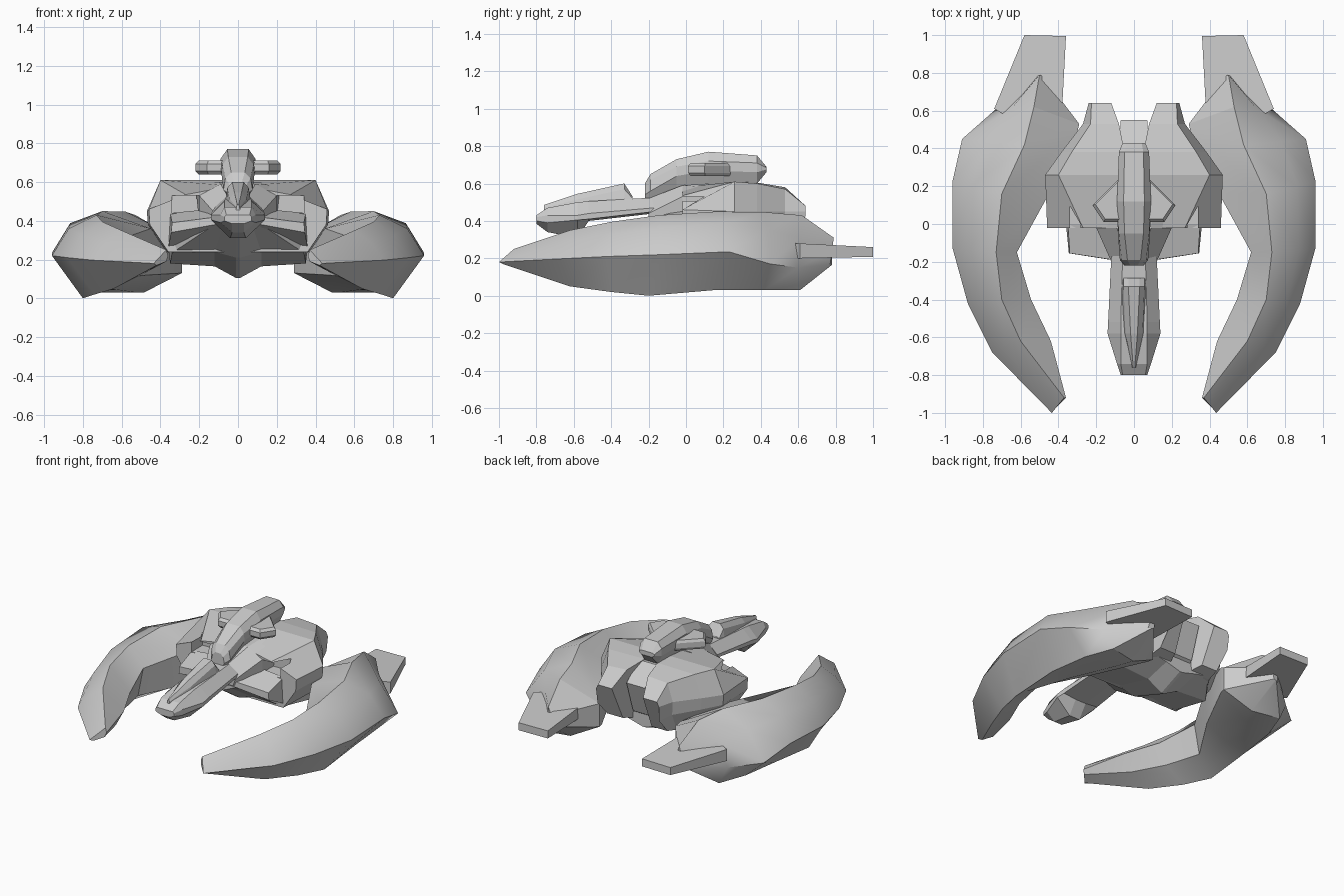
import bpy, bmesh, math

def make(name, rings, mirror=False, smooth=0):
    """Skin a list of equal-length 3D rings, cap both ends, optionally mirror in x."""
    bm = bmesh.new()
    vs = [[bm.verts.new(p) for p in r] for r in rings]
    n = len(rings[0])
    for a, b in zip(vs, vs[1:]):
        for i in range(n):
            j = (i + 1) % n
            bm.faces.new((a[i], a[j], b[j], b[i]))
    bm.faces.new(vs[0])
    bm.faces.new(vs[-1])
    bmesh.ops.recalc_face_normals(bm, faces=bm.faces)
    me = bpy.data.meshes.new(name)
    bm.to_mesh(me)
    bm.free()
    ob = bpy.data.objects.new(name, me)
    bpy.context.collection.objects.link(ob)
    if smooth:
        bpy.ops.object.select_all(action='DESELECT')
        ob.select_set(True)
        bpy.context.view_layer.objects.active = ob
        bpy.ops.object.shade_smooth_by_angle(angle=math.radians(smooth))
    if mirror:
        m = ob.modifiers.new("Mirror", 'MIRROR')
        m.use_mirror_merge = False
    return ob

def sec(y, pts, tuck=0):
    """Cross-section at y; points below z=.36 are pulled forward by tuck."""
    return [(x, y - tuck * max(0, .36 - z), z) for x, z in pts]

def sym(y, half, tuck=0):
    """Full section from a half outline (x>0, listed top to bottom)."""
    return sec(y, half + [(-x, z) for x, z in reversed(half)], tuck)

def slab(plan, z0, z1, inset):
    """Prism rings from a plan outline with chamfered rims."""
    cx = sum(p[0] for p in plan) / len(plan)
    cy = sum(p[1] for p in plan) / len(plan)
    small = [(cx + (x - cx) * (1 - inset), cy + (y - cy) * (1 - inset)) for x, y in plan]
    d = (z1 - z0) * .25
    levels = ((z0, small), (z0 + d, plan), (z1 - d, plan), (z1, small))
    return [[(x, y, z) for x, y in p] for z, p in levels]

def wing_ring(bulge, belly, o, r, i, c, b):
    """Outer edge, bulged shoulder, ridge, inner edge, inner bottom, belly, keel."""
    mid = lambda p, q: [(s + t) / 2 for s, t in zip(p, q)]
    s, d = mid(o, r), mid(c, b)
    return [o, (s[0] + bulge * .8, s[1], s[2] + bulge), r, i, c, (d[0], d[1], d[2] - belly), b]

# Crescent side wings
make("crescent_wing", [wing_ring(*s) for s in (
    (0, 0, (.435, -1, .18), (.37, -.92, .25), (.36, -.92, .22), (.37, -.93, .19), (.42, -.98, .17)),
    (.015, 0, (.75, -.68, .197), (.60, -.62, .35), (.44, -.62, .23), (.50, -.62, .12), (.64, -.62, .05)),
    (.025, 0, (.88, -.42, .21), (.70, -.40, .395), (.545, -.40, .25), (.60, -.40, .11), (.74, -.40, .02)),
    (.035, 0, (.96, -.13, .22), (.73, -.15, .43), (.62, -.15, .30), (.66, -.15, .10), (.80, -.20, .0)),
    (.045, .03, (.96, .23, .235), (.70, .16, .45), (.45, .16, .36), (.47, .15, .12), (.79, .15, .03)),
    (.045, .05, (.91, .45, .17), (.58, .42, .447), (.30, .49, .31), (.30, .49, .13), (.75, .42, .03)),
    (.02, .05, (.74, .60, .15), (.53, .62, .43), (.29, .53, .29), (.29, .53, .13), (.68, .61, .03)),
    (0, 0, (.53, .77, .166), (.50, .79, .31), (.48, .78, .25), (.49, .78, .17), (.51, .78, .165)))],
    mirror=True, smooth=32)

# Flat tail fins behind the wings, thinning to the rear
fin = [(.36, .995), (.58, 1.0), (.74, .61), (.55, .50), (.38, .62)]
make("tail_fin", [[(x, y, z + s * (y - .6)) for x, y in fin]
                  for z, s in ((.20, .02), (.28, -.05))], mirror=True)

# Main hull: two rear-lobed halves
hull = make("hull_half", [
    sec(-.02, [(.03, .58), (.27, .535), (.46, .46), (.455, .38), (.36, .24), (.03, .24)]),
    sec(.26, [(.03, .61), (.40, .61), (.47, .45), (.465, .38), (.37, .24), (.03, .21)]),
    sec(.38, [(.05, .605), (.33, .60), (.385, .45), (.38, .37), (.31, .22), (.05, .20)], .3),
    sec(.53, [(.08, .58), (.23, .57), (.27, .45), (.265, .36), (.24, .22), (.08, .22)], .6),
    sec(.64, [(.12, .48), (.225, .48), (.24, .45), (.235, .35), (.23, .24), (.11, .24)], .9),
], mirror=True)

# Square recesses in the hull front
cutter = make("recess_cutter", [
    [(x, y, z) for x, z in ((.20, .44), (.34, .44), (.34, .53), (.20, .53))] for y in (-.1, .1)],
    mirror=True)
cutter.hide_render = True
cutter.display_type = 'WIRE'
cut = hull.modifiers.new("Recess", 'BOOLEAN')
cut.operation = 'DIFFERENCE'
cut.object = cutter
cut.solver = 'EXACT'

# Hull centre between the lobes, and the raked keel below
make("hull_core", [
    sym(-.02, [(.08, .58), (.08, .24)]),
    sym(.40, [(.08, .60), (.08, .20)], .3),
    sym(.55, [(.07, .50), (.07, .28)], .9)])
make("keel", [
    sym(-.18, [(.11, .42), (.13, .40), (.12, .38), (.08, .36), (.01, .33)]),
    sym(.0, [(.12, .40), (.35, .26), (.34, .235), (.12, .24), (.01, .21)]),
    sym(.28, [(.12, .28), (.36, .26), (.35, .18), (.12, .165), (.01, .105)]),
    sym(.46, [(.12, .28), (.24, .28), (.22, .23), (.12, .21), (.01, .18)])])

# Front cheek plates and sloped collar joining the nose
make("front_cheek", [
    sec(-.19, [(.04, .43), (.11, .42), (.12, .38), (.04, .38)]),
    sec(-.155, [(.04, .44), (.34, .39), (.345, .34), (.04, .37)]),
    sec(.0, [(.04, .47), (.35, .44), (.36, .26), (.04, .30)])], mirror=True)
make("collar", [
    sym(-.20, [(.05, .52), (.12, .44), (.10, .39)]),
    sym(-.02, [(.09, .59), (.20, .53), (.20, .39)]),
    sym(.12, [(.10, .60), (.22, .58), (.20, .40)])])

# Nose deck with chin, and the ridged canopy on top
make("nose", [
    sym(-.80, [(.06, .43), (.07, .42), (.07, .40), (.03, .385)]),
    sym(-.74, [(.07, .47), (.09, .43), (.09, .39), (.03, .34)]),
    sym(-.58, [(.07, .50), (.14, .43), (.14, .405), (.04, .31)]),
    sym(-.52, [(.07, .505), (.137, .44), (.135, .41), (.04, .40)]),
    sym(-.17, [(.06, .525), (.12, .47), (.12, .45), (.04, .44)])])
make("canopy", [
    sym(-.76, [(.004, .485), (.008, .47), (.012, .44)]),
    sym(-.58, [(.018, .545), (.045, .515), (.06, .46)]),
    sym(-.33, [(.03, .60), (.055, .57), (.07, .48)]),
    sym(-.285, [(.03, .53), (.055, .52), (.07, .48)])])

# Tall dorsal pod with narrow foot
make("dorsal_pod", [
    sym(-.22, [(.02, .60), (.04, .58), (.05, .54), (.03, .50)]),
    sym(-.19, [(.035, .65), (.065, .62), (.075, .56), (.04, .50)]),
    sym(-.05, [(.05, .73), (.08, .69), (.085, .64), (.05, .56)]),
    sym(.12, [(.055, .77), (.09, .72), (.09, .67), (.05, .58)]),
    sym(.38, [(.05, .75), (.08, .71), (.08, .66), (.05, .60)]),
    sym(.43, [(.04, .69), (.06, .685), (.06, .675), (.04, .66)])])

# Side winglets on the pod
make("winglet", slab([(.04, .01), (.16, .01), (.22, .10), (.07, .25), (.04, .25)],
                     .64, .71, .14), mirror=True)
